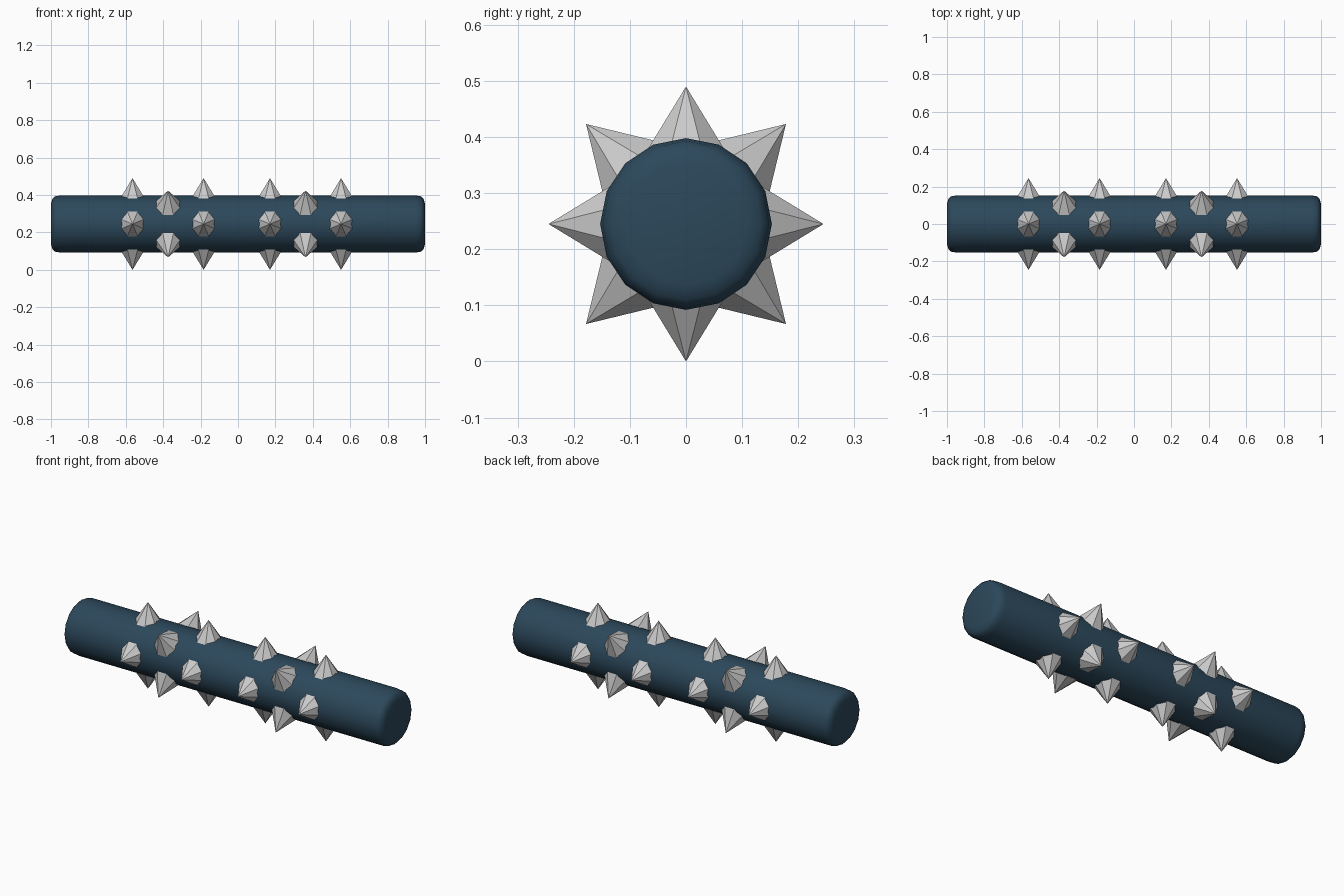
import bpy, bmesh, math
from mathutils import Matrix, Vector

if "Cube" in bpy.data.objects:
    bpy.data.objects.remove(bpy.data.objects["Cube"])

AXIS_Z = 0.245
SIDES = 16


def material(name, color):
    m = bpy.data.materials.new(name)
    m.diffuse_color = color
    m.use_nodes = True
    m.node_tree.nodes["Principled BSDF"].inputs["Base Color"].default_value = m.diffuse_color
    return m


def finish(bm, name, mat=None, smooth=False):
    bmesh.ops.recalc_face_normals(bm, faces=bm.faces)
    for f in bm.faces:
        f.smooth = smooth
    me = bpy.data.meshes.new(name)
    bm.to_mesh(me)
    bm.free()
    ob = bpy.data.objects.new(name, me)
    bpy.context.collection.objects.link(ob)
    if mat:
        me.materials.append(mat)
    return ob


# Rolling log: half profile (x, radius) mirrored to both rounded ends
half = [(0.95, 0.153), (0.978, 0.148), (0.992, 0.135), (1.0, 0.108)]
profile = [(-x, r) for x, r in reversed(half)] + half
bm = bmesh.new()
rings = []
for x, r in profile:
    rings.append([bm.verts.new((x, r * math.sin(2 * math.pi * i / SIDES),
                                AXIS_Z + r * math.cos(2 * math.pi * i / SIDES)))
                  for i in range(SIDES)])
for a, b in zip(rings, rings[1:]):
    for i in range(SIDES):
        j = (i + 1) % SIDES
        bm.faces.new((a[i], a[j], b[j], b[i]))
bm.faces.new(rings[0])
bm.faces.new(rings[-1])
finish(bm, "log", material("dark_blue", (0.025, 0.065, 0.105, 1)), smooth=True)


# Spikes: eight-sided cones with flats facing along the log, sunk into it
def add_spike(bm, x, angle, tip):
    depth = 0.115
    place = (Matrix.Translation((x, 0, AXIS_Z)) @ Matrix.Rotation(angle, 4, 'X')
             @ Matrix.Translation((0, 0, tip - depth / 2))
             @ Matrix.Rotation(math.pi / 8, 4, 'Z'))
    bmesh.ops.create_cone(bm, cap_ends=True, segments=8, radius1=0.66 * depth,
                          radius2=0, depth=depth, matrix=place)
    bmesh.ops.remove_doubles(bm, verts=bm.verts, dist=1e-5)


# Rings of four spikes; the middle ring of each group is turned 45 degrees
for k, cx in enumerate((-0.374, 0.361)):
    for n, dx in enumerate((-0.19, 0, 0.19)):
        turned = dx == 0
        bm = bmesh.new()
        for q in range(4):
            add_spike(bm, cx + dx, q * math.pi / 2 + (math.pi / 4 if turned else 0),
                      0.252 if turned else 0.245)
        finish(bm, f"spike_ring_{k * 3 + n + 1}")
